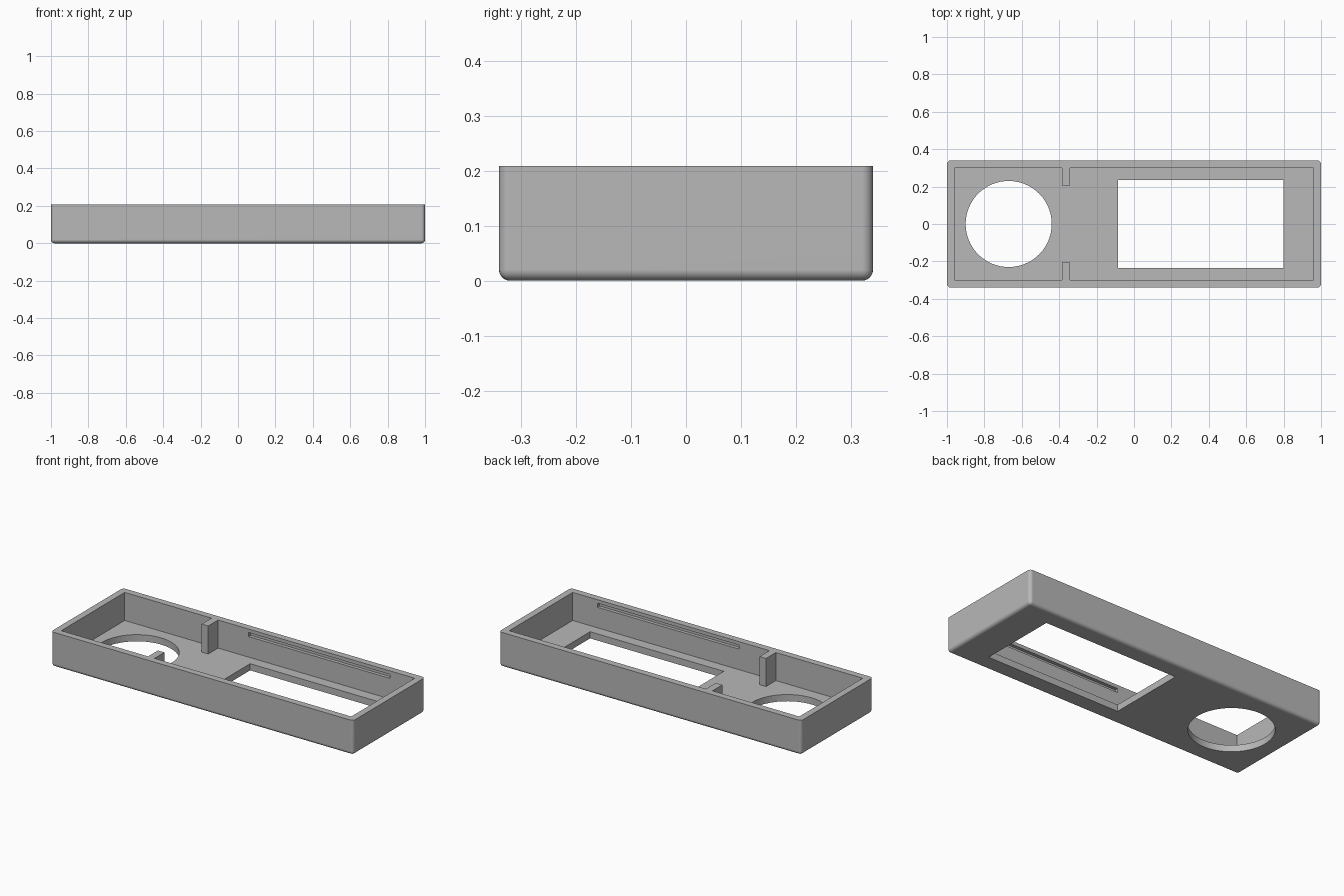
import bpy
import bmesh
from math import cos, sin, tau

default = bpy.data.objects.get("Cube")
if default:
    bpy.data.objects.remove(default, do_unlink=True)

LENGTH, DEPTH, HEIGHT = 2.0, 0.68, 0.208
FLOOR, ROUND = 0.04, 0.02
IN_X, IN_Y = 0.96, 0.30
RIB_X0, RIB_X1, RIB_Y = -0.385, -0.342, 0.207

grey = bpy.data.materials.new("plain grey")
grey.use_nodes = True
grey.diffuse_color = (0.48, 0.48, 0.48, 1)
grey.node_tree.nodes["Principled BSDF"].inputs["Base Color"].default_value = grey.diffuse_color


def make_object(name, bm):
    bmesh.ops.recalc_face_normals(bm, faces=bm.faces)
    mesh = bpy.data.meshes.new(name)
    bm.to_mesh(mesh)
    bm.free()
    mesh.materials.append(grey)
    obj = bpy.data.objects.new(name, mesh)
    bpy.context.collection.objects.link(obj)
    return obj


def prism(name, outline, z0, z1):
    """Extrude a flat outline from z0 up to z1."""
    bm = bmesh.new()
    face = bm.faces.new([bm.verts.new((x, y, z0)) for x, y in outline])
    top = bmesh.ops.extrude_face_region(bm, geom=[face])["geom"]
    verts = [v for v in top if isinstance(v, bmesh.types.BMVert)]
    bmesh.ops.translate(bm, verts=verts, vec=(0, 0, z1 - z0))
    return make_object(name, bm)


def rect(x0, x1, y0, y1):
    return [(x0, y0), (x1, y0), (x1, y1), (x0, y1)]


# Outer body: rounded on the bottom and the upright corners, sharp at the rim
bm = bmesh.new()
bmesh.ops.create_cube(bm, size=1)
bmesh.ops.scale(bm, verts=bm.verts, vec=(LENGTH, DEPTH, HEIGHT))
bmesh.ops.translate(bm, verts=bm.verts, vec=(0, 0, HEIGHT / 2))
soft = [e for e in bm.edges if min(v.co.z for v in e.verts) < HEIGHT / 2]
bmesh.ops.bevel(bm, geom=soft, offset=ROUND, segments=6, profile=0.5, affect='EDGES')
tray = make_object("tray", bm)

# Cavity outline, notched so that two ribs stay standing on the long walls
cavity = [(-IN_X, -IN_Y), (RIB_X0, -IN_Y), (RIB_X0, -RIB_Y), (RIB_X1, -RIB_Y),
          (RIB_X1, -IN_Y), (IN_X, -IN_Y)]
cavity += [(x, -y) for x, y in reversed(cavity)]

# Round and rectangular openings through the floor
circle = [(-0.67 + 0.23 * cos(tau * i / 96), 0.23 * sin(tau * i / 96)) for i in range(96)]
cutters = [
    prism("cavity_cutter", cavity, FLOOR, HEIGHT + 0.1),
    prism("round_cutter", circle, -0.1, 0.1),
    prism("window_cutter", rect(-0.085, 0.80, -0.236, 0.236), -0.1, 0.1),
]

# Shallow grooves inside the long walls
for side in (-1, 1):
    ys = sorted((side * (IN_Y - 0.02), side * (IN_Y + 0.02)))
    cutters.append(prism("groove_cutter", rect(-0.14, 0.795, *ys), 0.163, 0.187))

for cutter in cutters:
    cut = tray.modifiers.new(cutter.name, 'BOOLEAN')
    cut.operation = 'DIFFERENCE'
    cut.solver = 'EXACT'
    cut.object = cutter

# Bake the cuts and drop the cutters
graph = bpy.context.evaluated_depsgraph_get()
baked = bpy.data.meshes.new_from_object(tray.evaluated_get(graph))
tray.modifiers.clear()
tray.data = baked
for cutter in cutters:
    bpy.data.objects.remove(cutter, do_unlink=True)
baked.materials.clear()
baked.materials.append(grey)
for poly in baked.polygons:
    poly.material_index = 0

# Smooth the rounded edges while the large faces stay flat
bpy.ops.object.select_all(action='DESELECT')
tray.select_set(True)
bpy.context.view_layer.objects.active = tray
bpy.ops.object.shade_smooth_by_angle(angle=0.6)
weighted = tray.modifiers.new("flat_faces", 'WEIGHTED_NORMAL')
weighted.keep_sharp = True
